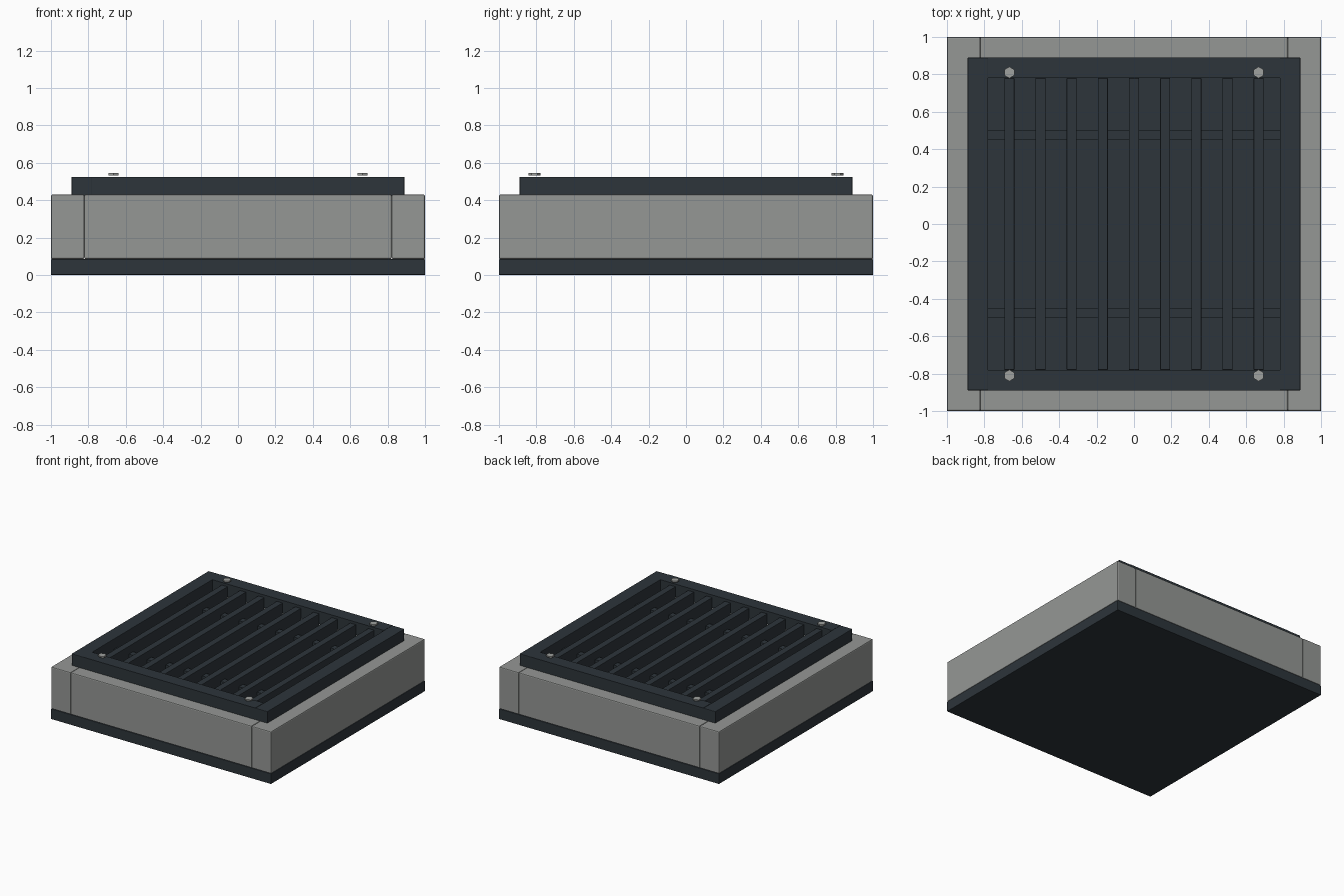
import bpy
import bmesh

cube = bpy.data.objects.get("Cube")
if cube:
    bpy.data.objects.remove(cube, do_unlink=True)


def material(name, r, g, b):
    m = bpy.data.materials.new(name)
    m.use_nodes = True
    m.diffuse_color = (r, g, b, 1)
    m.node_tree.nodes["Principled BSDF"].inputs["Base Color"].default_value = (r, g, b, 1)
    return m


iron = material("dark_iron", 0.026, 0.035, 0.043)
concrete = material("concrete_grey", 0.30, 0.31, 0.30)
steel = material("bolt_steel", 0.35, 0.36, 0.35)


def finish(name, bm, mat, bevel=0):
    mesh = bpy.data.meshes.new(name)
    bm.to_mesh(mesh)
    bm.free()
    mesh.materials.append(mat)
    obj = bpy.data.objects.new(name, mesh)
    bpy.context.collection.objects.link(obj)
    if bevel:
        mod = obj.modifiers.new("Bevel", "BEVEL")
        mod.width = bevel
        mod.segments = 2
    return obj


def box(name, x, y, z, mat, bevel=0):
    """Box spanning the given (low, high) ranges."""
    bm = bmesh.new()
    bmesh.ops.create_cube(bm, size=1)
    for v in bm.verts:
        v.co = [r[0] if c < 0 else r[1] for c, r in zip(v.co, (x, y, z))]
    return finish(name, bm, mat, bevel)


def span(sign, a, b):
    return tuple(sorted((sign * a, sign * b)))


# Base plate
box("base_plate", (-1, 1), (-1, 1), (0, 0.085), iron, 0.004)

# Concrete surround, then the raised grate frame, in mirrored pairs
for side, s in (("left", 1), ("right", -1)):
    box(side + "_wall", span(s, 0.822, 1), (-1, 1), (0.085, 0.43), concrete, 0.008)
    box(side + "_frame", span(s, 0.78, 0.89), (-0.89, 0.89), (0.42, 0.525), iron, 0.004)
for side, s in (("back", 1), ("front", -1)):
    box(side + "_wall", (-0.822, 0.822), span(s, 0.822, 1), (0.085, 0.43), concrete, 0.008)
    box(side + "_frame", (-0.78, 0.78), span(s, 0.78, 0.89), (0.42, 0.525), iron)
    # Cross bars tucked under the grate bars
    box(side + "_cross_bar", (-0.78, 0.78), span(s, 0.45, 0.503), (0.39, 0.44), iron)

# Grate bars
for i in range(9):
    x = (i - 4) / 6
    box(f"grate_bar_{i + 1}", (x - 0.027, x + 0.027), (-0.78, 0.78), (0.4, 0.505), iron, 0.003)

# Hexagonal bolt heads at the corners
for sx in (-1, 1):
    for sy in (-1, 1):
        bm = bmesh.new()
        bmesh.ops.create_cone(bm, cap_ends=True, segments=6, radius1=0.031,
                              radius2=0.031, depth=0.012)
        bolt = finish(f"{'left' if sx > 0 else 'right'}_{'back' if sy > 0 else 'front'}_bolt",
                      bm, steel)
        bolt.location = (sx * 2 / 3, sy * 0.81, 0.539)
